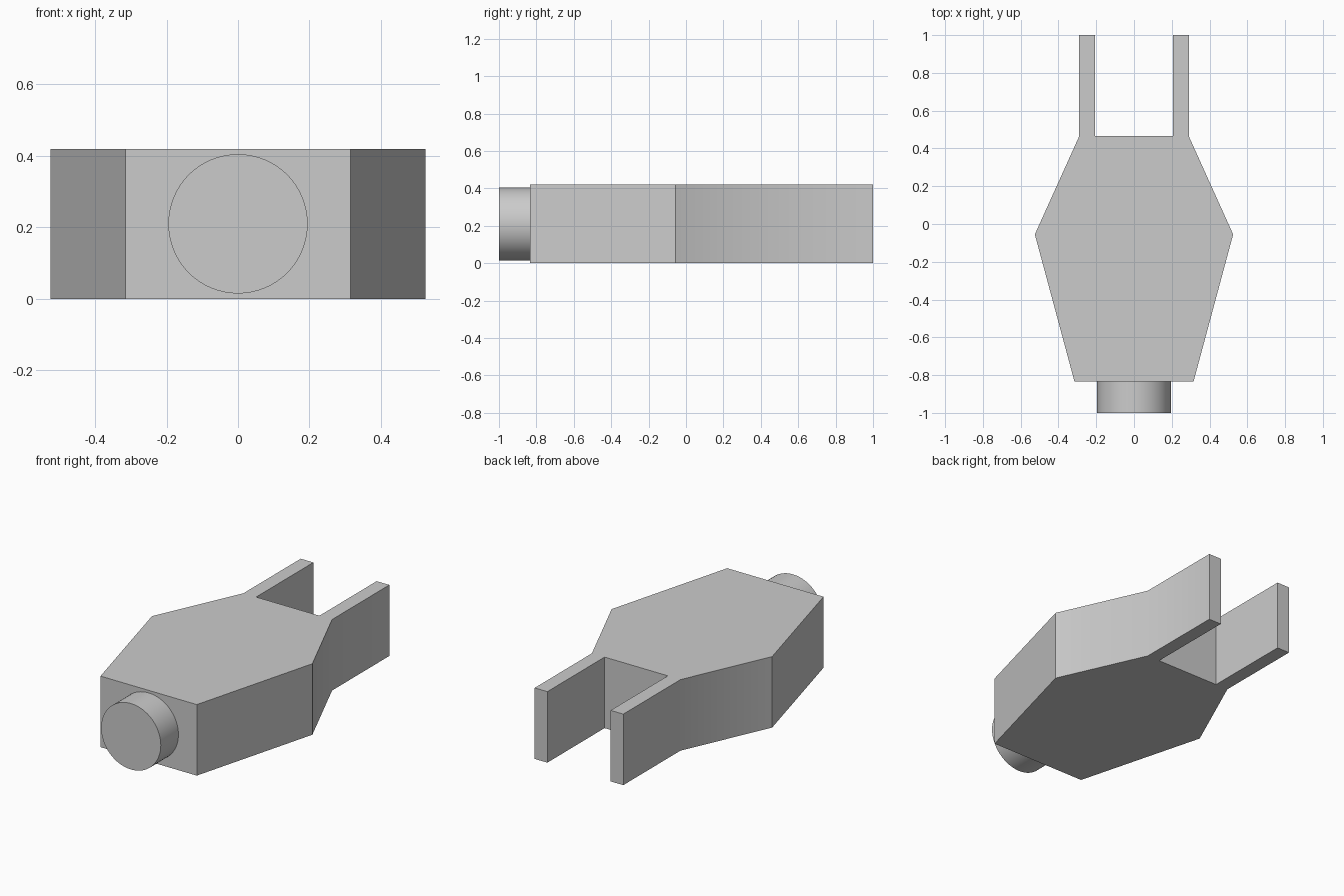
import bpy
import bmesh
import math
from mathutils import Matrix

cube = bpy.data.objects.get("Cube")
if cube:
    bpy.data.objects.remove(cube, do_unlink=True)

HEIGHT = 0.42

grey = bpy.data.materials.new("plain grey")
grey.use_nodes = True
colour = (0.6, 0.6, 0.6, 1)
grey.diffuse_color = colour
grey.node_tree.nodes["Principled BSDF"].inputs["Base Color"].default_value = colour


def finish(name, bm):
    """Turn a bmesh into a shaded, coloured object."""
    bmesh.ops.recalc_face_normals(bm, faces=bm.faces[:])
    mesh = bpy.data.meshes.new(name)
    bm.to_mesh(mesh)
    bm.free()
    mesh.materials.append(grey)
    obj = bpy.data.objects.new(name, mesh)
    bpy.context.collection.objects.link(obj)
    bpy.ops.object.select_all(action="DESELECT")
    obj.select_set(True)
    bpy.context.view_layer.objects.active = obj
    bpy.ops.object.shade_smooth_by_angle(angle=math.radians(30))
    return obj


# Forked body: half outline from the front edge to the notch, mirrored and extruded
half = [(0.315, -0.835), (0.525, -0.055), (0.29, 0.465),
        (0.29, 1), (0.207, 1), (0.207, 0.465)]
outline = half + [(-x, y) for x, y in reversed(half)]
bm = bmesh.new()
base = bm.faces.new([bm.verts.new((x, y, 0)) for x, y in outline])
top = bmesh.ops.extrude_face_region(bm, geom=[base], use_keep_orig=True)
bmesh.ops.translate(bm, vec=(0, 0, HEIGHT),
                    verts=[v for v in top["geom"] if isinstance(v, bmesh.types.BMVert)])
finish("forked_body", bm)

# Round stub on the front face
front, back = -1, -0.83
bm = bmesh.new()
bmesh.ops.create_cone(
    bm, cap_ends=True, segments=64, radius1=0.195, radius2=0.195, depth=back - front,
    matrix=Matrix.Translation((0, (front + back) / 2, HEIGHT / 2))
    @ Matrix.Rotation(math.pi / 2, 4, "X"))
finish("front_stub", bm)
